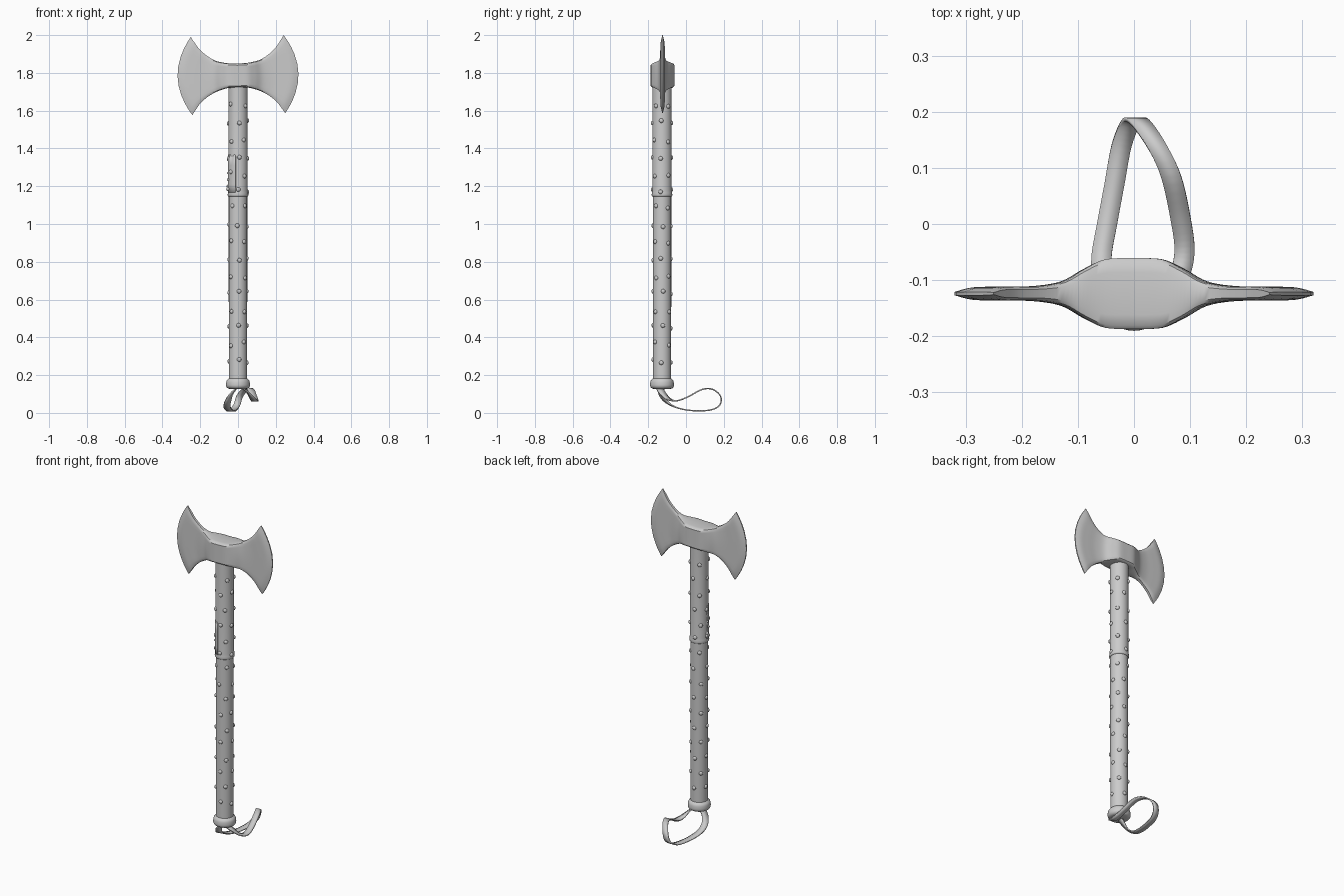
import bpy, bmesh, math, random
from mathutils import Vector, Matrix

if "Cube" in bpy.data.objects:
    bpy.data.objects.remove(bpy.data.objects["Cube"])

random.seed(4)
CY = -0.127  # depth of the axe's long axis


def spline(rows, n):
    """Catmull-Rom interpolation through rows of numbers, n steps per span."""
    rows = [Vector(r) for r in rows]
    out = []
    for i in range(len(rows) - 1):
        b, c = rows[i], rows[i + 1]
        a, d = rows[max(i - 1, 0)], rows[min(i + 2, len(rows) - 1)]
        for k in range(n):
            t = k / n
            out.append(b + (c - a) * (t / 2) + (2 * a - 5 * b + 4 * c - d) * (t * t / 2)
                       + (3 * b - a - 3 * c + d) * (t ** 3 / 2))
    return out + [rows[-1]]


def finish(name, bm, angle=50):
    bmesh.ops.recalc_face_normals(bm, faces=bm.faces[:])
    me = bpy.data.meshes.new(name)
    bm.to_mesh(me)
    bm.free()
    ob = bpy.data.objects.new(name, me)
    bpy.context.collection.objects.link(ob)
    bpy.ops.object.select_all(action='DESELECT')
    ob.select_set(True)
    bpy.context.view_layer.objects.active = ob
    bpy.ops.object.shade_smooth_by_angle(angle=math.radians(angle))
    return ob


def loft(bm, rings):
    """Join closed rings of points into a capped tube."""
    vs = [[bm.verts.new(p) for p in r] for r in rings]
    n = len(vs[0])
    for a, b in zip(vs, vs[1:]):
        for j in range(n):
            bm.faces.new((a[j], a[(j + 1) % n], b[(j + 1) % n], b[j]))
    return vs


def lathe(name, profile, n=40):
    """Turn (radius, z) points around the long axis."""
    bm = bmesh.new()
    vs = loft(bm, [[(r * math.cos(math.tau * j / n), CY + r * math.sin(math.tau * j / n), z)
                    for j in range(n)] for r, z in profile])
    bm.faces.new(vs[0])
    bm.faces.new(vs[-1])
    return finish(name, bm)


# Double-bitted head: stations of (x, top z, bottom z, bulge, half thickness)
half = spline([(0, 1.85, 1.722, 0, .063), (.05, 1.852, 1.721, 0, .061),
               (.085, 1.858, 1.713, .005, .044), (.12, 1.868, 1.70, .01, .022),
               (.16, 1.892, 1.678, .02, .0135), (.2, 1.928, 1.645, .04, .0125),
               (.228, 1.967, 1.608, .06, .011), (.246, 1.995, 1.582, .074, .003)], 5)
levels = [-1, -.95, -.85, -.7, -.5, -.25, 0, .25, .5, .7, .85, .95, 1]


def head_ring(row, side):
    x, top, bot, bulge, h = row
    ring = []
    for face, vs in ((-1, levels), (1, levels[::-1])):
        for v in vs:
            px = side * (x + bulge * (1 - v * v))
            pz = (top + bot) / 2 + v * (top - bot) / 2
            ph = h * {1: .6, .95: .9}.get(abs(v), 1)
            # slight tilt of the whole head
            ring.append((px - .02 * (pz - 1.788), CY + .003 + face * ph, pz + .02 * px))
    return ring


bm = bmesh.new()
rings = [head_ring(r, -1) for r in half[:0:-1]] + [head_ring(r, 1) for r in half]
vs = loft(bm, rings)
n = len(levels)
for ring in (vs[0], vs[-1]):  # thin cutting edges
    for j in range(n - 1):
        bm.faces.new((ring[j], ring[j + 1], ring[2 * n - 2 - j], ring[2 * n - 1 - j]))
finish("axe_head", bm, 40)

# Shaft, upper sleeve and rounded pommel
lathe("shaft", [(.048, .14), (.049, .6), (.049, 1.2), (.05, 1.76)])
lathe("upper_sleeve", [(.048, 1.145), (.053, 1.147), (.055, 1.153), (.0535, 1.164),
                       (.0515, 1.18), (.0515, 1.735)])
lathe("pommel", [tuple(p) for p in spline([(.03, .126), (.052, .129), (.062, .14), (.063, .155),
                                           (.06, .17), (.052, .18), (.047, .184)], 3)])

# Wrapped flap on the front left of the sleeve
bm = bmesh.new()
grid = []
for i in range(13):
    a = math.radians(175 + i * 6.8)
    z1 = 1.36 + .008 * math.sin(i * 1.3)
    grid.append([bm.verts.new((.053 * math.cos(a), CY + .053 * math.sin(a), z))
                 for z in (1.16, 1.21, 1.26, 1.31, z1)])
for a, b in zip(grid, grid[1:]):
    for j in range(4):
        bm.faces.new((a[j], b[j], b[j + 1], a[j + 1]))
flap = finish("wrap_flap", bm)
flap.modifiers.new("thickness", 'SOLIDIFY').thickness = .004

# Small torn knot on the flap's edge
bm = bmesh.new()
for dy, z, r in ((-.01, 1.185, .012), (.0, 1.2, .01), (-.015, 1.235, .008), (-.005, 1.27, .007)):
    bmesh.ops.create_icosphere(bm, subdivisions=2, radius=r,
                               matrix=Matrix.Translation((-.051, CY + dy, z)))
finish("wrap_knot", bm)

# Studs in staggered rows around the shaft
bm = bmesh.new()
for k in range(16):
    z = .275 + k * .09
    r = .0485 if z < 1.14 else .0515
    for j in range(4):
        a = math.tau * (j / 4 + (k % 2) / 8) + random.uniform(-.15, .15)
        m = (Matrix.Translation((0, CY, z + random.uniform(-.012, .012)))
             @ Matrix.Rotation(a, 4, 'Z') @ Matrix.Translation((r, 0, 0))
             @ Matrix.Diagonal((.008, .012, .012, 1)))
        bmesh.ops.create_icosphere(bm, subdivisions=2, radius=1, matrix=m)
finish("studs", bm)

# Wrist strap: (x, y, z, direction of the width in degrees)
path = spline([(.0, -.14, .14, -90), (.045, -.132, .115, -80), (.078, -.095, .075, -40),
               (.09, -.05, .064, -8), (.083, .01, .085, 0), (.066, .085, .124, 0),
               (.04, .14, .125, 0), (.01, .182, .09, 0), (-.005, .181, .045, 0),
               (-.022, .14, .018, 0), (-.035, .07, .011, 0), (-.048, 0, .016, 0),
               (-.058, -.06, .032, 5), (-.054, -.105, .06, 30), (-.035, -.128, .1, 65),
               (.0, -.132, .14, 90)], 5)
bm = bmesh.new()
edges = []
for x, y, z, a in path:
    p = Vector((x, y, z))
    w = Vector((math.cos(math.radians(a)), math.sin(math.radians(a)), 0)) * .018
    edges.append((bm.verts.new(p - w), bm.verts.new(p + w)))
for a, b in zip(edges, edges[1:]):
    bm.faces.new((a[0], a[1], b[1], b[0]))
strap = finish("wrist_strap", bm)
mod = strap.modifiers.new("thickness", 'SOLIDIFY')
mod.thickness = .007
mod.offset = 0
